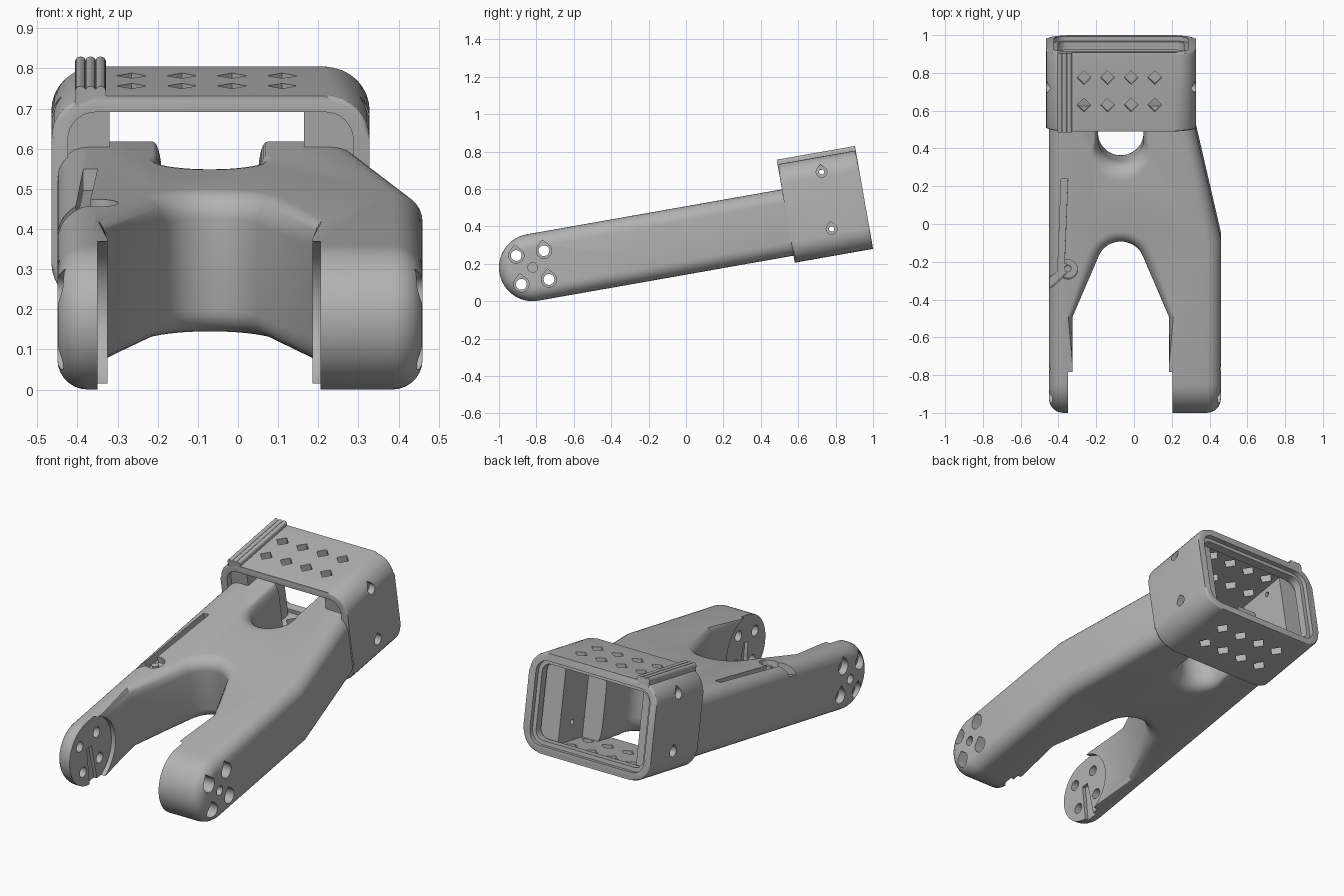
import bpy, bmesh
from math import sin, cos, pi, radians, sqrt
from mathutils import Matrix

if "Cube" in bpy.data.objects:
    bpy.data.objects.remove(bpy.data.objects["Cube"])

# Everything is built in a flat frame (x, u along arm, w across), then tilted 10 degrees
TILT = Matrix.Translation((0, -0.82, 0.18)) @ Matrix.Rotation(radians(10), 4, 'X')
grey = bpy.data.materials.new("plain_grey")
grey.diffuse_color = (0.45, 0.45, 0.45, 1)
grey.use_nodes = True
grey.node_tree.nodes["Principled BSDF"].inputs["Base Color"].default_value = grey.diffuse_color


def to_object(name, bm):
    bmesh.ops.recalc_face_normals(bm, faces=bm.faces)
    me = bpy.data.meshes.new(name)
    bm.to_mesh(me)
    bm.free()
    ob = bpy.data.objects.new(name, me)
    bpy.context.collection.objects.link(ob)
    me.materials.append(grey)
    return ob


def rings_to_bm(rings):
    bm = bmesh.new()
    vs = [[bm.verts.new(p) for p in r] for r in rings]
    n = len(vs[0])
    for a, b in zip(vs, vs[1:]):
        for i in range(n):
            bm.faces.new((a[i], a[(i + 1) % n], b[(i + 1) % n], b[i]))
    bm.faces.new(vs[0])
    bm.faces.new(vs[-1])
    return bm


def prism(name, pts, axis, a, b, bevel=0):
    place = {'x': lambda p, t: (t, p[0], p[1]),
             'u': lambda p, t: (p[0], t, p[1]),
             'w': lambda p, t: (p[0], p[1], t)}[axis]
    bm = rings_to_bm([[place(p, t) for p in pts] for t in (a, b)])
    if bevel:
        k = 'xuw'.index(axis)
        rim = [e for e in bm.edges if abs(e.verts[0].co[k] - e.verts[1].co[k]) < 1e-6]
        bmesh.ops.bevel(bm, geom=rim, offset=bevel, segments=3, profile=0.5, affect='EDGES')
    return to_object(name, bm)


def cut(ob, cutter):
    m = ob.modifiers.new("cut", 'BOOLEAN')
    m.operation, m.solver, m.object = 'DIFFERENCE', 'EXACT', cutter
    with bpy.context.temp_override(object=ob, active_object=ob):
        bpy.ops.object.modifier_apply(modifier=m.name)
    bpy.data.objects.remove(cutter)


def circle(cx, cy, r, n=24):
    return [(cx + r * cos(2 * pi * i / n), cy + r * sin(2 * pi * i / n)) for i in range(n)]


def teardrop(cx, cy, r):
    arc = [radians(a) for a in range(135, 406, 15)]
    return [(cx + r * cos(a), cy + r * sin(a)) for a in arc] + [(cx, cy + r * 1.41)]


def rect(x0, x1, y0, y1):
    return [(x0, y0), (x1, y0), (x1, y1), (x0, y1)]


def round_rect(x0, x1, y0, y1, r, n=8):
    out = []
    for k, (cx, cy) in enumerate([(x1 - r, y1 - r), (x0 + r, y1 - r), (x0 + r, y0 + r), (x1 - r, y0 + r)]):
        for i in range(n + 1):
            a = pi / 2 * (k + i / n)
            out.append((cx + r * cos(a), cy + r * sin(a)))
    return out


def flared(name, pts, r, h=0.18):
    """Cutter whose outline (x, u, normal, weight) widens into a fillet at both faces."""
    steps = [h - r + r * sin(pi / 2 * i / 7) for i in range(8)] + [0.3]
    rings = []
    for w in [-s for s in reversed(steps)] + steps:
        t = min(max(abs(w) - (h - r), 0), r)
        d = r - sqrt(max(r * r - t * t, 0))
        rings.append([(x + nx * d * k, u + nu * d * k, w) for x, u, nx, nu, k in pts])
    return to_object(name, rings_to_bm(rings))


# --- forked arm: stadium side profile, tapered on the right, outer rims rounded
H, KNEE, END = 0.18, 0.77, 1.5
side = [(H * cos(a), H * sin(a)) for a in (pi / 2 + pi * i / 28 for i in range(29))]
side += [(KNEE, -H), (END, -H), (END, H), (KNEE, H)]
bm = bmesh.new()
left = [bm.verts.new((-0.45, u, w)) for u, w in side]
right = [bm.verts.new((0.46 - max(0, u - KNEE) * 0.2276, u, w)) for u, w in side]
n = len(side)
for i in range(n):
    j = (i + 1) % n
    bm.faces.new((left[i], left[j], right[j], right[i]))
bm.faces.new(left)
bm.faces.new(right[:30] + right[32:])
bm.faces.new(right[29:])
rim = []
for ring in (left, right):
    for i in range(n):
        if i != 30:
            rim.append(bm.edges.get((ring[i], ring[(i + 1) % n])))
bmesh.ops.recalc_face_normals(bm, faces=bm.faces)
bmesh.ops.bevel(bm, geom=rim, offset=0.075, segments=7, profile=0.5, affect='EDGES')
arm = to_object("forked_arm", bm)

# gap between the prongs
CX, R, CU = -0.07, 0.1256, 0.634
half = [(0.255, -0.3, 1, 0, 0), (0.255, 0.1, 1, 0, 0), (0.255, 0.355, 0.92, 0.39, 0.5)]
arc = [radians(23 + (157 - 23) * i / 18) for i in range(19)]
gap = [(CX + x, u, nx, nu, k) for x, u, nx, nu, k in half]
gap += [(CX + R * cos(a), CU + R * sin(a), cos(a), sin(a), 1) for a in arc]
gap += [(CX - x, u, -nx, nu, k) for x, u, nx, nu, k in reversed(half)]
cut(arm, flared("gap_cutter", gap, 0.065))

# U-shaped opening running into the socket
arc = [pi + pi * i / 24 for i in range(25)]
hole = [(CX - 0.12, 1.7, -1, 0, 0.25)]
hole += [(CX + 0.12 * cos(a), 1.305 + 0.12 * sin(a), cos(a), sin(a), 0.25 - 0.75 * sin(a)) for a in arc]
hole += [(CX + 0.12, 1.7, 1, 0, 0.25)]
cut(arm, flared("opening_cutter", hole, 0.09))

# inner pivot recesses and horn slots
horn = [(-0.02, 0.03), (-0.035, -0.2), (0.035, -0.2), (0.02, 0.03)]
for a, b, c, d in [(-0.35, -0.2, -0.37, -0.3), (0.08, 0.205, 0.19, 0.225)]:
    cut(arm, prism("recess_cutter", circle(0, 0, 0.193, 48), 'x', a, b))
    cut(arm, prism("horn_cutter", horn, 'x', c, d))

# pivot screw holes with teardrop counterbores
for su in (-1, 1):
    for sw in (-1, 1):
        c = (su * 0.075, sw * 0.078)
        cut(arm, prism("screw_cutter", circle(*c, 0.029), 'x', -0.6, 0.6))
        cut(arm, prism("bore_cutter", teardrop(*c, 0.041), 'x', 0.3, 0.6))
        cut(arm, prism("bore_cutter", teardrop(*c, 0.041), 'x', -0.6, -0.41))
for a, b in [(0.42, 0.6), (-0.6, -0.42)]:
    cut(arm, prism("pivot_cutter", circle(0, 0, 0.026), 'x', a, b))

# cable groove and screw pocket on the left of the arm
groove = [(-0.35, 1.11), (-0.385, 1.11), (-0.405, 0.58), (-0.37, 0.62)]
cut(arm, prism("groove_cutter", groove, 'w', 0.125, 0.3))
cut(arm, prism("notch_cutter", [(-0.5, 0.46), (-0.5, 0.52), (-0.36, 0.65), (-0.36, 0.59)], 'w', 0.12, 0.3))
cut(arm, prism("pocket_cutter", circle(-0.35, 0.62, 0.052), 'w', 0.145, 0.3))
post = prism("cable_screw", circle(-0.35, 0.62, 0.018), 'w', 0.13, 0.165)

# --- socket: rounded rectangular sleeve
X0, X1, W0, W1, U0, U1 = -0.465, 0.328, -0.218, 0.316, 1.385, 1.81
socket = prism("socket_sleeve", round_rect(X0, X1, W0, W1, 0.11), 'u', U0, U1, 0.012)
T = 0.041
cut(socket, prism("sleeve_cutter", round_rect(X0 + T, X1 - T, W0 + T, W1 - T, 0.07), 'u', 1.2, 2))

# diamond vents through top and bottom
for u in (1.528, 1.675):
    for i in range(4):
        x = -0.265 + i * 0.125
        d = [(x - 0.037, u), (x, u - 0.037), (x + 0.037, u), (x, u + 0.037)]
        cut(socket, prism("vent_cutter", d, 'w', -0.4, 0.5))

# inner back frame
T2 = T - 0.002
frame = prism("socket_inner_frame", round_rect(X0 + T2, X1 - T2, W0 + T2, W1 - T2, 0.07), 'u', 1.74, 1.785)
T3 = T + 0.022
cut(frame, prism("frame_cutter", round_rect(X0 + T3, X1 - T3, W0 + T3, W1 - T3, 0.05), 'u', 1.2, 2))

# side blocks behind the socket screws
blocks = [prism("socket_block_left", rect(-0.427, -0.32, W0 + 0.03, 0.28), 'u', 1.42, 1.72),
          prism("socket_block_right", rect(0.165, 0.29, W0 + 0.03, 0.28), 'u', 1.42, 1.72)]
for w in (0.235, -0.075):
    for a, b in [(-0.6, -0.41), (0.27, 0.5)]:
        cut(socket, prism("side_cutter", teardrop(1.61, w, 0.029), 'x', a, b))
    for b in blocks:
        cut(b, prism("thread_cutter", circle(1.61, w, 0.014, 16), 'x', -0.6, 0.5))

# ridged rail on the socket top
rails = []
for i in range(3):
    x, r = -0.3925 + i * 0.025, 0.0135
    prof = [(x - r, 0.285), (x + r, 0.285)]
    prof += [(x + r * cos(a), 0.327 + r * sin(a)) for a in (pi * k / 10 for k in range(11))]
    rails.append(prism("rail_ridge_%d" % (i + 1), prof, 'u', U0, U1))

# --- tilt and shade
for ob in [arm, post, socket, frame] + blocks + rails:
    ob.data.transform(TILT)
    bpy.ops.object.select_all(action='DESELECT')
    ob.select_set(True)
    bpy.context.view_layer.objects.active = ob
    bpy.ops.object.shade_smooth_by_angle(angle=radians(30))
